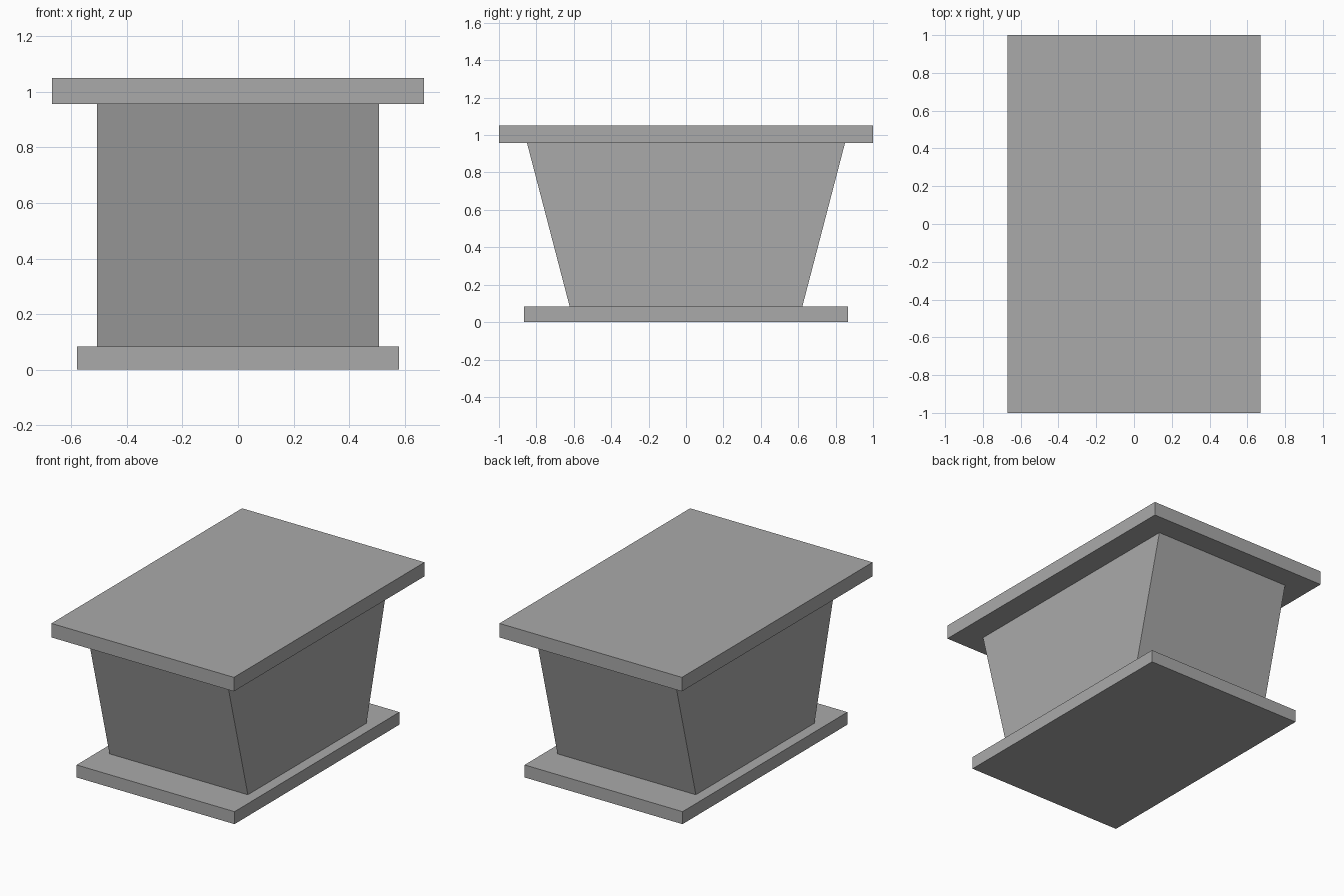
import bpy
import bmesh

cube = bpy.data.objects.get("Cube")
if cube:
    bpy.data.objects.remove(cube, do_unlink=True)

# Single flat grey for every part
grey = bpy.data.materials.new("plain_grey")
grey.use_nodes = True
colour = (0.4, 0.4, 0.4, 1)
grey.diffuse_color = colour
grey.node_tree.nodes["Principled BSDF"].inputs["Base Color"].default_value = colour


def tapered_block(name, half_x, bottom_half_y, top_half_y, z_low, z_high):
    """Block whose front and back may slope between two heights."""
    mesh = bpy.data.meshes.new(name)
    bm = bmesh.new()
    bmesh.ops.create_cube(bm, size=2)
    for v in bm.verts:
        upper = v.co.z > 0
        v.co.x *= half_x
        v.co.y *= top_half_y if upper else bottom_half_y
        v.co.z = z_high if upper else z_low
    bm.to_mesh(mesh)
    bm.free()
    mesh.materials.append(grey)
    obj = bpy.data.objects.new(name, mesh)
    bpy.context.collection.objects.link(obj)
    return obj


# Foot slab, flared body and overhanging top slab
BASE_TOP, BODY_TOP, HEIGHT = 0.083, 0.957, 1.05
tapered_block("base_slab", 0.58, 0.865, 0.865, 0, BASE_TOP)
tapered_block("flared_body", 0.508, 0.622, 0.85, BASE_TOP, BODY_TOP)
tapered_block("top_slab", 0.67, 1, 1, BODY_TOP, HEIGHT)
